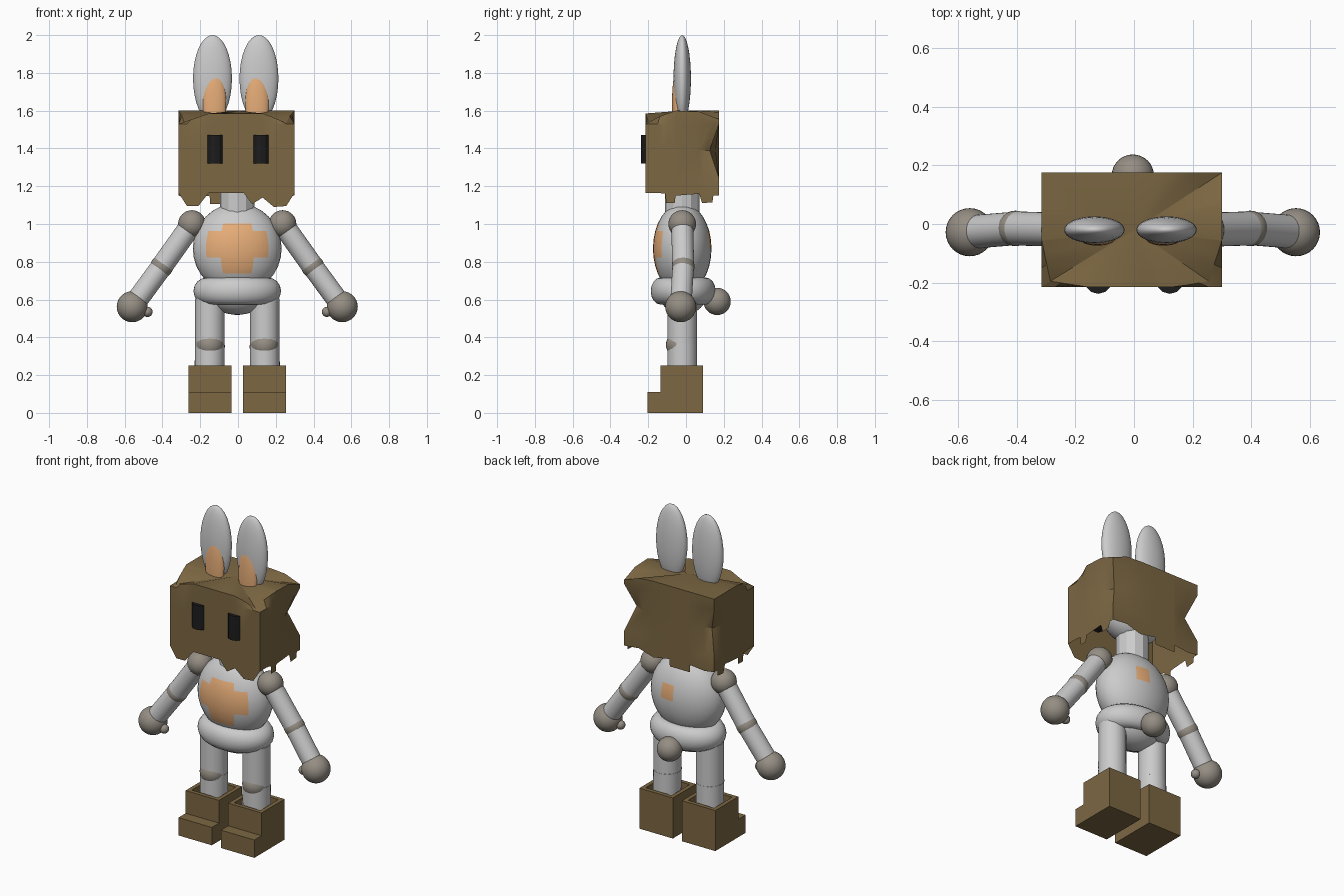
import bpy, bmesh, math
from mathutils import Vector

if "Cube" in bpy.data.objects:
    bpy.data.objects.remove(bpy.data.objects["Cube"])


def material(name, rgb):
    m = bpy.data.materials.new(name)
    m.diffuse_color = (*rgb, 1)
    m.use_nodes = True
    m.node_tree.nodes["Principled BSDF"].inputs["Base Color"].default_value = m.diffuse_color
    return m


ORANGE = material("orange", (0.8, 0.42, 0.19))
BROWN = material("brown", (0.2, 0.135, 0.055))
JOINT = material("joint_grey", (0.30, 0.27, 0.23))
BLACK = material("black", (0.012, 0.012, 0.012))
CX, CY = -0.004, -0.02          # body axis


def finish(name, mat=None, smooth=True, angle=35):
    ob = bpy.context.object
    ob.name = name
    if mat:
        ob.data.materials.append(mat)
    if smooth:
        bpy.ops.object.shade_smooth_by_angle(angle=math.radians(angle))
    return ob


def ball(name, loc, radii, mat=None):
    bpy.ops.mesh.primitive_uv_sphere_add(segments=32, ring_count=16, radius=1, location=loc)
    bpy.context.object.scale = radii if isinstance(radii, tuple) else (radii,) * 3
    return finish(name, mat)


def rod(name, a, b, r, mat=None, sides=32, smooth=True):
    a, b = Vector(a), Vector(b)
    d = b - a
    bpy.ops.mesh.primitive_cylinder_add(vertices=sides, radius=r, depth=d.length, location=(a + b) / 2,
                                        rotation=d.to_track_quat('Z', 'Y').to_euler())
    return finish(name, mat, smooth)


def from_bmesh(name, bm, mat, smooth):
    bmesh.ops.recalc_face_normals(bm, faces=bm.faces)
    me = bpy.data.meshes.new(name)
    bm.to_mesh(me)
    bm.free()
    ob = bpy.data.objects.new(name, me)
    bpy.context.collection.objects.link(ob)
    bpy.ops.object.select_all(action='DESELECT')
    ob.select_set(True)
    bpy.context.view_layer.objects.active = ob
    return finish(name, mat, smooth, 25)


# Torso with stepped belly patch and small back patch
torso = ball("torso", (CX, CY, 0.87), (0.235, 0.155, 0.24))
torso.data.materials.append(None)
torso.data.materials.append(ORANGE)
for f in torso.data.polygons:
    x, y, z = f.center.normalized()
    row = math.floor(math.degrees(math.asin(z)) / 11.25)
    col = math.degrees(math.atan2(x, abs(y))) / 11.25
    reach = {2: 2, 1: 4, 0: 4, -1: 4, -2: 2, -3: 2}.get(row, 0)
    if (y < 0 and abs(col) < reach) or (y > 0 and row in (0, 1) and 0 < col < 2):
        f.material_index = 1

# Hips, waist ring, neck, hidden head, tail
bpy.ops.mesh.primitive_torus_add(major_radius=0.16, minor_radius=0.072, major_segments=48,
                                 minor_segments=16, location=(CX, -0.015, 0.645))
bpy.context.object.scale = (1, 0.74, 1)
finish("waist_ring")
ball("hips", (CX, -0.015, 0.64), (0.18, 0.13, 0.12))
rod("neck", (CX, CY, 1.04), (CX, CY, 1.26), 0.092, sides=12, smooth=False)
ball("head", (CX, CY, 1.38), (0.20, 0.15, 0.18))
ball("tail", (CX, 0.165, 0.59), 0.072, JOINT)


def boot(name, cx):
    # stepped side profile, pulled across, then hollowed at the top
    prof = [(-0.205, 0), (0.09, 0), (0.09, 0.25), (-0.135, 0.25), (-0.135, 0.11), (-0.205, 0.11)]
    bm = bmesh.new()
    face = bm.faces.new([bm.verts.new((cx - 0.114, y, z)) for y, z in prof])
    res = bmesh.ops.extrude_face_region(bm, geom=[face])
    bm.faces.new  # profile face stays as the far wall
    bmesh.ops.translate(bm, vec=(0.228, 0, 0), verts=[v for v in res["geom"] if isinstance(v, bmesh.types.BMVert)])
    if not any(all(v.co.x < cx for v in f.verts) for f in bm.faces):
        bm.faces.new([v for p in prof for v in bm.verts
                      if v.co.x < cx and abs(v.co.y - p[0]) + abs(v.co.z - p[1]) < 1e-5])
    bmesh.ops.recalc_face_normals(bm, faces=bm.faces)
    top = [f for f in bm.faces if all(v.co.z > 0.249 for v in f.verts)]
    bmesh.ops.inset_region(bm, faces=top, thickness=0.025, use_even_offset=True)
    hole = [f for f in top if f.is_valid]
    cap = bmesh.ops.extrude_face_region(bm, geom=hole)["geom"]
    bmesh.ops.delete(bm, geom=[f for f in hole if f.is_valid], context='FACES_ONLY')
    bmesh.ops.translate(bm, vec=(0, 0, -0.14), verts=[v for v in cap if isinstance(v, bmesh.types.BMVert)])
    return from_bmesh(name, bm, BROWN, False)


# Paired parts
for side, s in (("left", -1), ("right", 1)):
    def P(x, y, z):
        return (CX + s * x, y, z)
    # ears
    ex = -0.008
    ball(side + "_ear", (ex + CX + s * 0.123, CY, 1.77), (0.103, 0.046, 0.23))
    ball(side + "_inner_ear", (ex + CX + s * 0.113, -0.047, 1.64), (0.062, 0.027, 0.18), ORANGE)
    # arms
    shoulder, elbow, hand = P(0.24, CY, 1.0), P(0.40, -0.015, 0.775), P(0.556, -0.028, 0.562)
    ball(side + "_shoulder", shoulder, 0.073, JOINT)
    rod(side + "_upper_arm", shoulder, elbow, 0.058)
    ball(side + "_elbow", elbow, 0.0605, JOINT)
    rod(side + "_forearm", elbow, hand, 0.057)
    ball(side + "_hand", hand, 0.082, JOINT)
    ball(side + "_thumb", P(0.475, -0.035, 0.535), 0.027, JOINT)
    # legs
    knee = P(0.145, -0.027, 0.36)
    rod(side + "_thigh", P(0.145, CY, 0.605), P(0.145, CY, 0.36), 0.078)
    rod(side + "_shin", P(0.145, CY, 0.36), P(0.148, CY, 0.1), 0.079)
    ball(side + "_knee", knee, (0.076, 0.079, 0.076), JOINT)
    boot(side + "_boot", CX + s * 0.145)
    # eyes
    rod(side + "_eye", (s * 0.122, -0.19, 1.32), (s * 0.122, -0.19, 1.47), 0.048, BLACK, 12, False)

# Torn box over the head: bottom edge as (position along side, height)
X0, X1, Y0, Y1 = -0.315, 0.30, -0.215, 0.175
front = [(-0.315, 1.165), (-0.27, 1.095), (-0.21, 1.095), (-0.155, 1.165), (0.03, 1.165), (0.075, 1.105),
         (0.13, 1.14), (0.19, 1.09), (0.255, 1.095)]
flank = [(-0.215, 1.165), (-0.15, 1.165), (-0.11, 1.16), (-0.105, 1.11), (-0.06, 1.11), (-0.055, 1.15),
         (0.07, 1.16), (0.085, 1.11), (0.14, 1.115), (0.145, 1.15)]
back = [(0.30, 1.15), (0.2, 1.16), (0.1, 1.13), (-0.01, 1.15), (-0.012, 1.105), (-0.148, 1.105),
        (-0.15, 1.15), (-0.25, 1.14)]
rim = [(x, Y0, z) for x, z in front] + [(X1, y, z) for y, z in flank] + [(x, Y1, z) for x, z in back]
rim += [(X0, Y1, 1.15)] + [(X0, y, z) for y, z in reversed(flank[1:])]


def dent(x, y, corner, amount, reach):
    w = max(0, 1 - math.hypot(x - corner[0], y - corner[1]) / reach)
    return Vector(amount) * w


bm = bmesh.new()
rows = []
for level in (0, 1.24, 1.39, 1.53, 1.6):
    ring = []
    for x, y, zb in rim:
        p = Vector((x, y, level or zb))
        if level == 1.39:       # crumpled rear corners
            p += dent(x, y, (X1, Y1), (-0.05, -0.05, 0), 0.16) + dent(x, y, (X0, Y1), (0.05, -0.05, 0), 0.16)
        if level == 1.6:        # crushed top corners
            p += dent(x, y, (X0, Y0), (0.03, 0.02, -0.045), 0.16) + dent(x, y, (X1, Y0), (-0.045, 0.02, -0.05), 0.16)
            p += dent(x, y, (X1, Y1), (0, 0, -0.045), 0.12)
            if y == Y0:
                p.z -= 0.015
        ring.append(bm.verts.new(p))
    rows.append(ring)
n = len(rim)
for lo, hi in zip(rows, rows[1:]):
    for i in range(n):
        j = (i + 1) % n
        bm.faces.new((lo[i], lo[j], hi[j], hi[i]))
mid = bm.verts.new((0, CY, 1.6))
for i in range(n):
    bm.faces.new((rows[-1][i], rows[-1][(i + 1) % n], mid))
from_bmesh("torn_box_mask", bm, BROWN, True)
